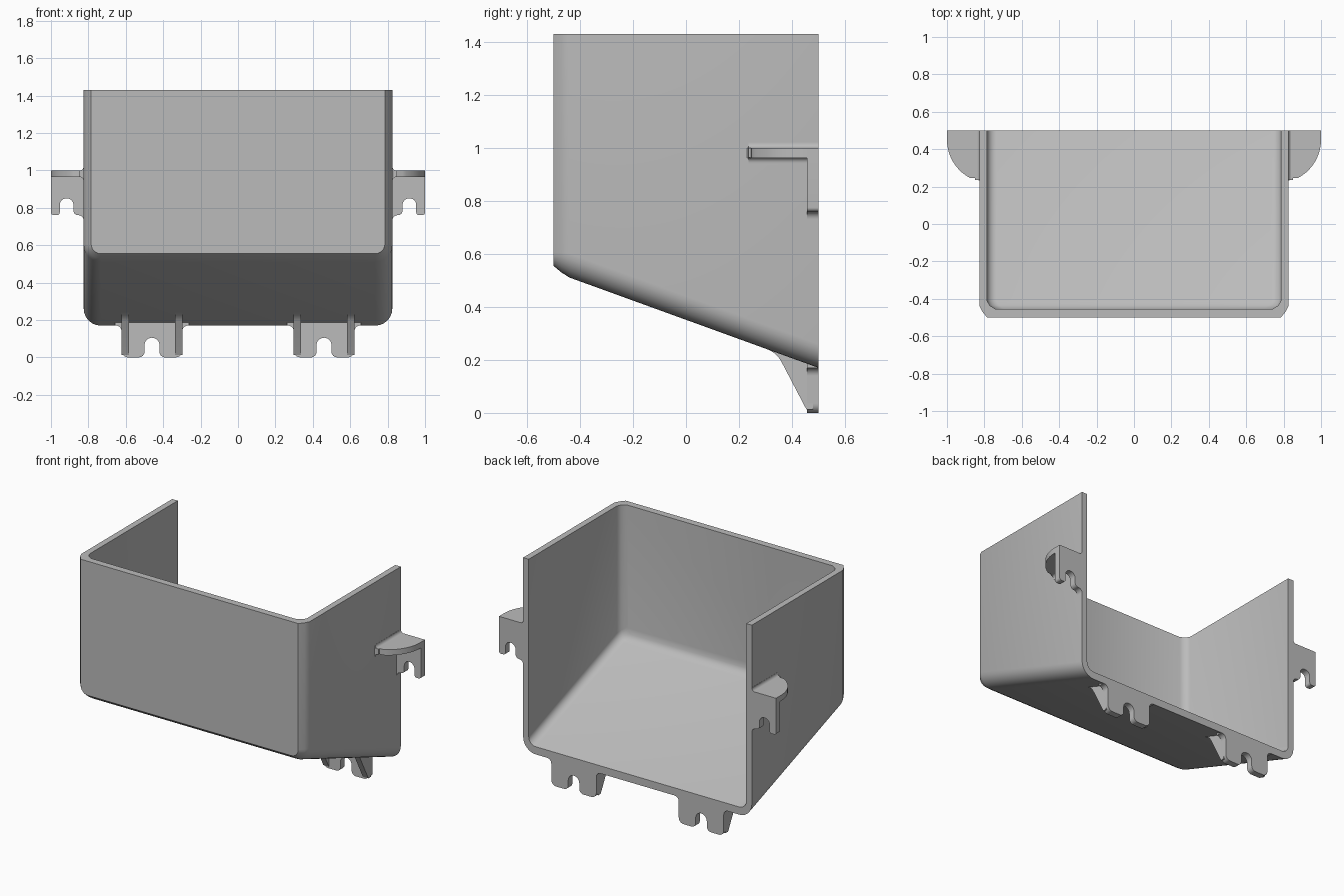
import bpy
import bmesh
import math

cube = bpy.data.objects.get("Cube")
if cube:
    bpy.data.objects.remove(cube, do_unlink=True)

GREY = (0.5, 0.5, 0.5, 1)
grey = bpy.data.materials.new("plain grey")
grey.use_nodes = True
grey.diffuse_color = GREY
grey.node_tree.nodes["Principled BSDF"].inputs["Base Color"].default_value = GREY


def rounded(corners, steps=6):
    """Round every (a, b, radius) corner of an outline with a circular arc."""
    out = []
    count = len(corners)
    for i, (a, b, r) in enumerate(corners):
        if not r:
            out.append((a, b))
            continue
        ends = []
        for n in (corners[i - 1], corners[(i + 1) % count]):
            k = r / math.hypot(n[0] - a, n[1] - b)
            ends.append((a + (n[0] - a) * k, b + (n[1] - b) * k))
        for s in range(steps + 1):
            t = s / steps
            w = ((1 - t) ** 2, math.sqrt(2) * t * (1 - t), t * t)
            pts = (ends[0], (a, b), ends[1])
            out.append(tuple(sum(w[j] * pts[j][c] for j in range(3)) / sum(w)
                             for c in range(2)))
    return out


def finish(bm, name, mirror=False):
    bmesh.ops.recalc_face_normals(bm, faces=bm.faces)
    mesh = bpy.data.meshes.new(name)
    bm.to_mesh(mesh)
    bm.free()
    mesh.materials.append(grey)
    obj = bpy.data.objects.new(name, mesh)
    bpy.context.collection.objects.link(obj)
    if mirror:
        obj.modifiers.new("Mirror", "MIRROR")
    bpy.ops.object.select_all(action="DESELECT")
    obj.select_set(True)
    bpy.context.view_layer.objects.active = obj
    bpy.ops.object.shade_smooth_by_angle(angle=math.radians(35))


def prism(name, outline, axis, lo, hi):
    """Extrude a 2D outline along an axis, then mirror it to the other side."""
    bm = bmesh.new()
    rings = []
    for d in (lo, hi):
        ring = []
        for p in outline:
            co = list(p)
            co.insert("xyz".index(axis), d)
            ring.append(bm.verts.new(co))
        bm.faces.new(ring)
        rings.append(ring)
    n = len(outline)
    for i in range(n):
        j = (i + 1) % n
        bm.faces.new((rings[0][i], rings[0][j], rings[1][j], rings[1][i]))
    finish(bm, name, mirror=True)


# Bin shell: U sections (y, half width, floor height, corner radius)
TOP, BACK = 1.43, 0.5
outer = [(-0.5, 0.785, 0.555, 0.05), (-0.47, 0.81, 0.53, 0.075),
         (-0.44, 0.825, 0.511, 0.09), (BACK, 0.825, 0.17, 0.09)]
inner = [(-0.455, 0.74, 0.59, 0.05), (-0.435, 0.772, 0.565, 0.05),
         (-0.41, 0.785, 0.55, 0.05), (BACK, 0.785, 0.22, 0.05)]

bm = bmesh.new()


def bridge(a, b):
    for i in range(len(a) - 1):
        bm.faces.new((a[i], a[i + 1], b[i + 1], b[i]))


def skin(sections):
    rows = []
    for y, w, z, r in sections:
        u = rounded([(-w, TOP, 0), (-w, z, r), (w, z, r), (w, TOP, 0)])
        rows.append([bm.verts.new((x, y, h)) for x, h in u])
    for a, b in zip(rows, rows[1:]):
        bridge(a, b)
    bm.faces.new(rows[0])
    return rows


out_rows, in_rows = skin(outer), skin(inner)
bridge(out_rows[-1], in_rows[-1])
for end in (0, -1):
    bridge([r[end] for r in out_rows], [r[end] for r in in_rows])
bm.faces.new((out_rows[0][0], out_rows[0][-1], in_rows[0][-1], in_rows[0][0]))
finish(bm, "bin_shell")

# Slotted feet under the back edge
PLATE = 0.457
L, R, MID, SLOT = 0.2975, 0.6225, 0.46, 0.04
foot = [(L - 0.035, 0.2, 0), (L - 0.035, 0.17, 0), (L, 0.17, 0.03), (L, 0, 0.035),
        (MID - SLOT, 0, 0.03), (MID - SLOT, 0.105, SLOT),
        (MID + SLOT, 0.105, SLOT), (MID + SLOT, 0, 0.03),
        (R, 0, 0.035), (R, 0.17, 0.03), (R + 0.035, 0.17, 0), (R + 0.035, 0.2, 0)]
prism("foot_plates", rounded(foot), "y", PLATE, BACK)

# Triangular ribs at both ends of each foot
rib = rounded([(0.31, 0.255, 0), (0.31, 0.239, 0), (0.345, 0.222, 0.03),
               (0.455, 0.012, 0), (0.48, 0.012, 0), (0.48, 0.2, 0)])
prism("foot_inner_ribs", rib, "x", L, L + 0.04)
prism("foot_outer_ribs", rib, "x", R - 0.04, R)

# Slotted side hooks
hook = [(0.8, 1.0, 0), (1.0, 1.0, 0), (1.0, 0.76, 0.015), (0.953, 0.76, 0.015),
        (0.953, 0.85, 0.035), (0.88, 0.85, 0.035), (0.88, 0.76, 0.025),
        (0.825, 0.76, 0.028), (0.825, 0.72, 0), (0.8, 0.72, 0)]
prism("side_hook_plates", rounded(hook), "y", PLATE, BACK)

# Curved shelf above each hook
shelf = [(0.8, BACK), (0.8, 0.22), (0.825, 0.23), (0.85, 0.245)]
for i in range(11):
    a = math.radians(-62 + 62 * i / 10)
    shelf.append((0.77 + 0.23 * math.cos(a), 0.45 + 0.23 * math.sin(a)))
shelf.append((1.0, BACK))
prism("side_shelves", shelf, "z", 0.963, 1.0)

# Fillets joining the shelves to the walls
fillet = rounded([(0.815, 1.022, 0), (0.826, 1.022, 0), (0.826, 0.999, 0.02),
                  (0.85, 0.999, 0), (0.85, 0.964, 0), (0.826, 0.964, 0.02),
                  (0.826, 0.937, 0), (0.815, 0.937, 0)])
prism("shelf_fillets", fillet, "y", 0.235, BACK)
